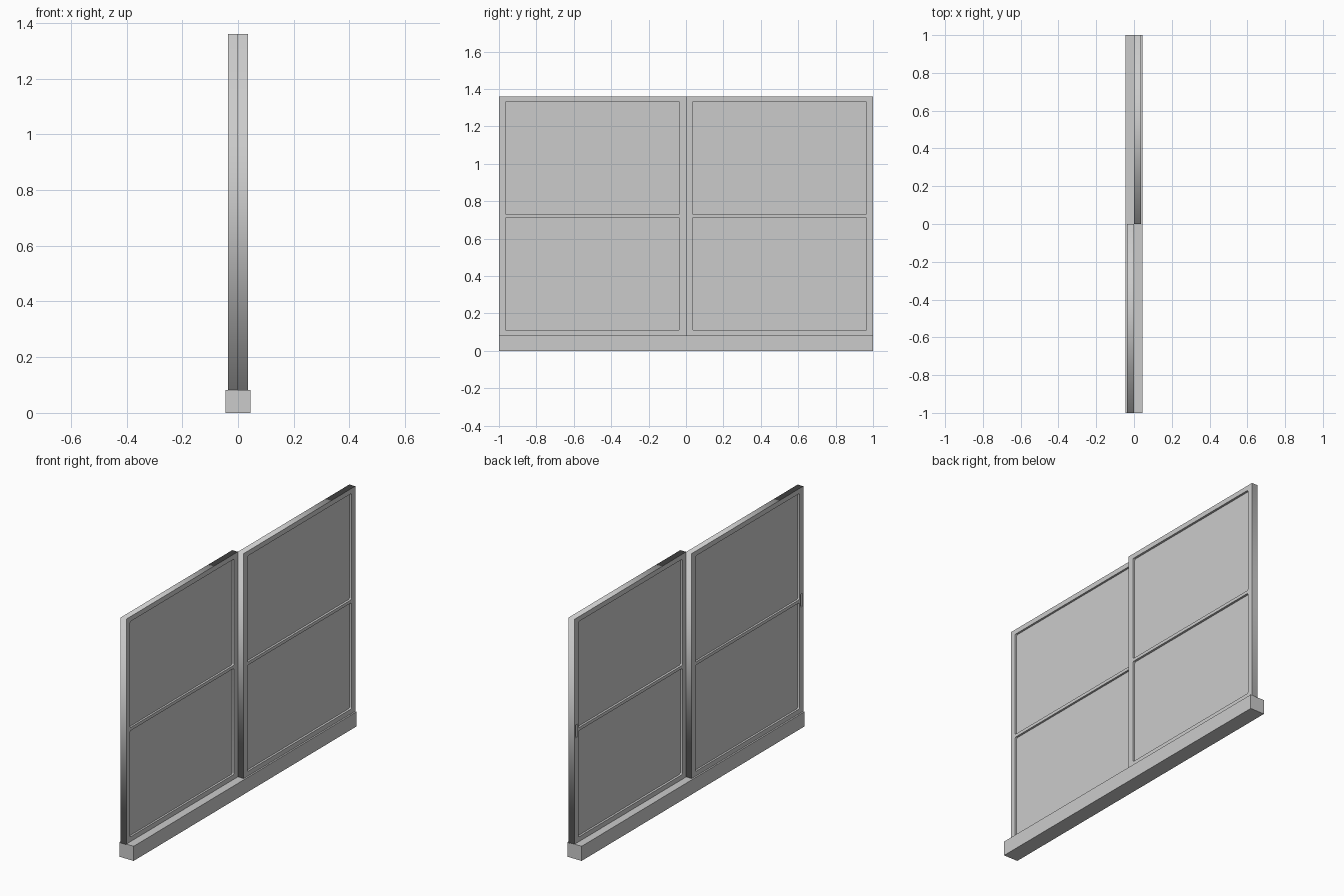
import bpy, bmesh, math
from mathutils import Matrix

if "Cube" in bpy.data.objects:
    bpy.data.objects.remove(bpy.data.objects["Cube"])

# local (x, y, z) of a flat profile -> world (y, z, x)
STAND = Matrix(((0, 0, 1, 0), (1, 0, 0, 0), (0, 1, 0, 0), (0, 0, 0, 1)))


def box(name, x, y, z):
    bm = bmesh.new()
    bmesh.ops.create_cube(bm, size=1)
    for v in bm.verts:
        for i, (a, b) in enumerate((x, y, z)):
            v.co[i] = (a + b) / 2 + v.co[i] * (b - a)
    me = bpy.data.meshes.new(name)
    bm.to_mesh(me)
    bm.free()
    ob = bpy.data.objects.new(name, me)
    bpy.context.collection.objects.link(ob)
    return ob


def rounded(a, b, c, d, r, n=4):
    """Outline of a rectangle y a..b, z c..d with corner radius r."""
    if r == 0:
        return [(b, d), (a, d), (a, c), (b, c)]
    corners = ((b - r, d - r), (a + r, d - r), (a + r, c + r), (b - r, c + r))
    return [(cx + r * math.cos(t), cy + r * math.sin(t))
            for k, (cx, cy) in enumerate(corners)
            for t in [math.pi / 2 * (k + i / n) for i in range(n + 1)]]


def plate(name, outlines, x0, x1):
    """Flat plate with holes, extruded from x0 to x1."""
    cu = bpy.data.curves.new(name, 'CURVE')
    cu.dimensions, cu.fill_mode = '2D', 'BOTH'
    cu.extrude = (x1 - x0) / 2
    for pts in outlines:
        sp = cu.splines.new('POLY')
        sp.points.add(len(pts) - 1)
        for p, (u, v) in zip(sp.points, pts):
            p.co = (u, v, 0, 1)
        sp.use_cyclic_u = True
    tmp = bpy.data.objects.new(name + "_curve", cu)
    me = bpy.data.meshes.new_from_object(tmp)
    bpy.data.objects.remove(tmp)
    me.transform(Matrix.Translation(((x0 + x1) / 2, 0, 0)) @ STAND)
    bm = bmesh.new()
    bm.from_mesh(me)
    bmesh.ops.remove_doubles(bm, verts=bm.verts, dist=1e-5)
    bmesh.ops.recalc_face_normals(bm, faces=bm.faces)
    bm.to_mesh(me)
    bm.free()
    me.name = name
    ob = bpy.data.objects.new(name, me)
    bpy.context.collection.objects.link(ob)
    return ob


# sill rail
box("sill_rail", (-0.045, 0.045), (-1, 1), (0, 0.083))

# two offset sashes, each with two panes and a recessed pull on the -x side
for side, y0, y1, x0, x1, pull_y in (("left", -1, 0.0, -0.036, -0.001, -0.983),
                                     ("right", 0.0, 1, -0.001, 0.036, 0.983)):
    panes = [(y0 + 0.034, y1 - 0.034, z, z + 0.602) for z in (0.110, 0.730)]
    frame = plate(side + "_sash_frame",
                  [rounded(y0, y1, 0.08, 1.36, 0)] +
                  [rounded(*p, 0.008) for p in panes], x0, x1)
    # pull recess
    cut = box(side + "_pull_cutter", (x0 - 0.02, x0 + 0.01),
              (pull_y - 0.009, pull_y + 0.009), (0.682, 0.755))
    cut.hide_render = True
    cut.hide_set(True)
    mod = frame.modifiers.new("pull_recess", 'BOOLEAN')
    mod.operation, mod.object, mod.solver = 'DIFFERENCE', cut, 'EXACT'
    # glass panes
    mid = (x0 + x1) / 2
    for level, (a, b, c, d) in zip(("lower", "upper"), panes):
        box(f"{side}_{level}_pane", (mid - 0.006, mid + 0.006),
            (a - 0.005, b + 0.005), (c - 0.005, d + 0.005))
